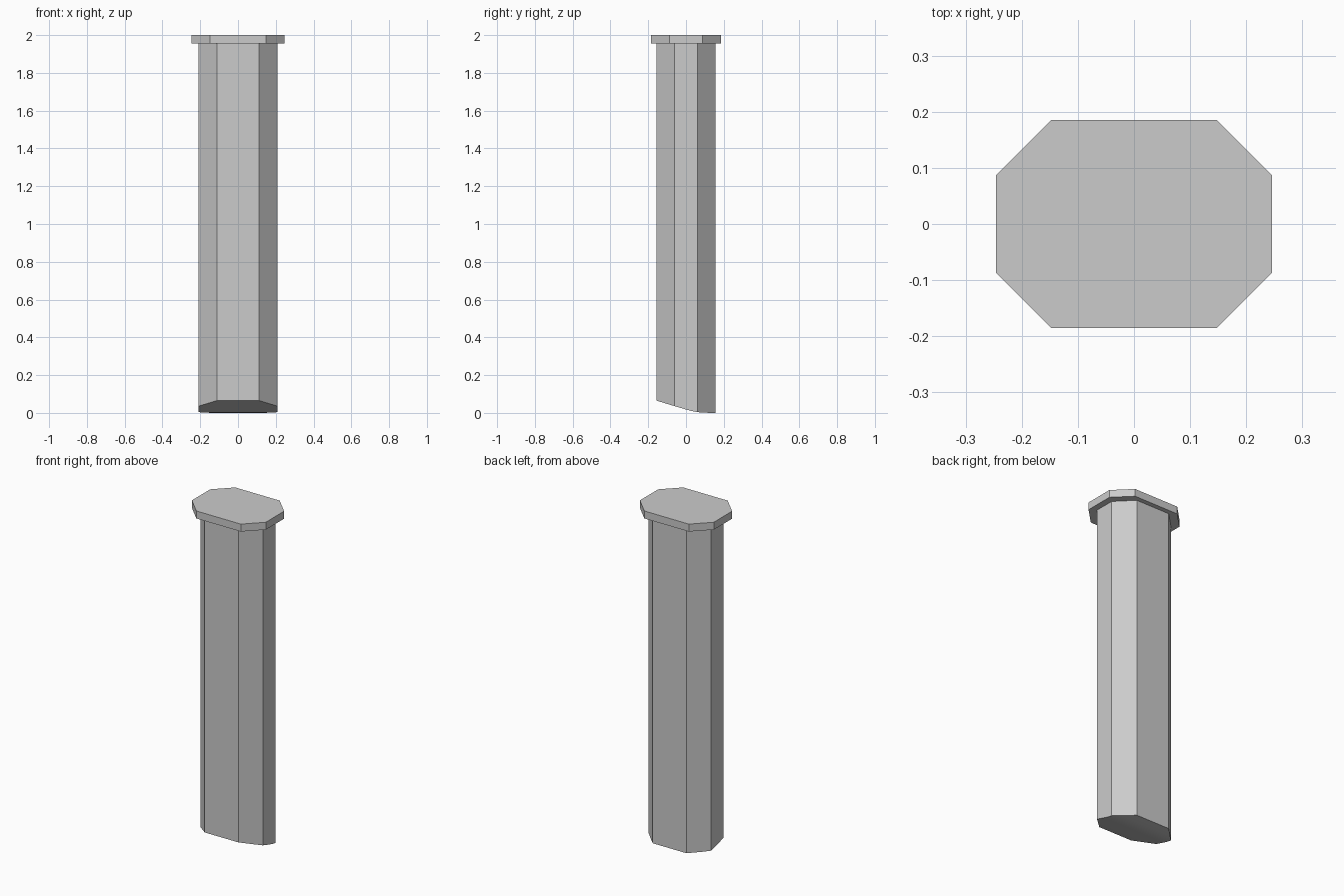
import bpy, bmesh

if "Cube" in bpy.data.objects:
    bpy.data.objects.remove(bpy.data.objects["Cube"])

grey = bpy.data.materials.new("plain grey")
grey.use_nodes = True
grey.diffuse_color = (0.6, 0.6, 0.6, 1)
grey.node_tree.nodes["Principled BSDF"].inputs["Base Color"].default_value = (0.6, 0.6, 0.6, 1)


def octagon_prism(name, half_x, half_y, cut, bottom, top):
    """Rectangular column with four chamfered corners."""
    x, y = half_x - cut, half_y - cut
    quarter = [(half_x, y), (x, half_y), (-x, half_y), (-half_x, y)]
    outline = quarter + [(-px, -py) for px, py in quarter]
    bm = bmesh.new()
    base = bm.faces.new([bm.verts.new((px, py, bottom)) for px, py in outline])
    result = bmesh.ops.extrude_face_region(bm, geom=[base])
    raised = [v for v in result["geom"] if isinstance(v, bmesh.types.BMVert)]
    bmesh.ops.translate(bm, verts=raised, vec=(0, 0, top - bottom))
    bmesh.ops.recalc_face_normals(bm, faces=bm.faces)
    mesh = bpy.data.meshes.new(name)
    bm.to_mesh(mesh)
    bm.free()
    mesh.materials.append(grey)
    obj = bpy.data.objects.new(name, mesh)
    bpy.context.collection.objects.link(obj)
    return obj


# Column and its wider top plate
shaft = octagon_prism("shaft", 0.208, 0.157, 0.096, 0, 1.955)
octagon_prism("top_plate", 0.246, 0.185, 0.098, 1.955, 2)

# Curved underside, rising towards the front
bm = bmesh.new()
bm.from_mesh(shaft.data)
profile = [(-0.157, 0.065), (-0.061, 0.036), (0, 0.018), (0.03, 0.010),
           (0.061, 0.004), (0.1, 0.001), (0.157, 0)]
for y, z in profile[1:-1]:
    under = [f for f in bm.faces if f.normal.z < -0.9]
    edges = {e for f in under for e in f.edges}
    verts = {v for f in under for v in f.verts}
    bmesh.ops.bisect_plane(bm, geom=under + list(edges) + list(verts),
                           plane_co=(0, y, 0), plane_no=(0, 1, 0), dist=0.0005)
for v in bm.verts:
    if v.co.z < 0.5:
        v.co.z = min(profile, key=lambda p: abs(p[0] - v.co.y))[1]
bm.normal_update()
for f in bm.faces:
    f.smooth = f.normal.z < -0.5
for e in bm.edges:
    e.smooth = all(f.smooth for f in e.link_faces)
bm.to_mesh(shaft.data)
bm.free()
